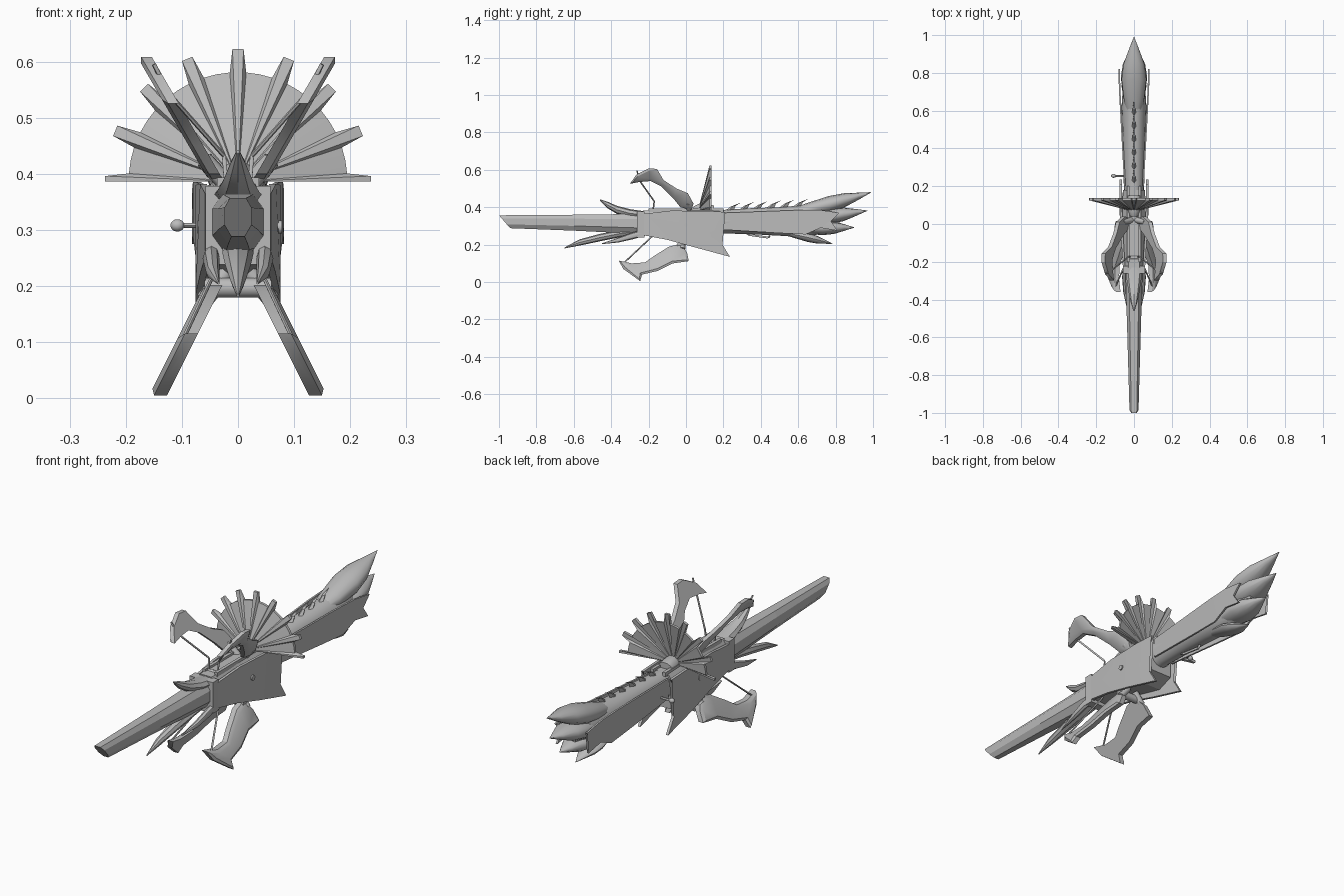
import bpy, bmesh, math
from mathutils import Vector

if "Cube" in bpy.data.objects:
    bpy.data.objects.remove(bpy.data.objects["Cube"])

grey = bpy.data.materials.new("weathered grey")
grey.diffuse_color = (0.5, 0.5, 0.5, 1)
grey.use_nodes = True
grey.node_tree.nodes["Principled BSDF"].inputs["Base Color"].default_value = grey.diffuse_color


def finish(name, bm, smooth=None):
    bmesh.ops.recalc_face_normals(bm, faces=bm.faces)
    me = bpy.data.meshes.new(name)
    bm.to_mesh(me)
    bm.free()
    me.materials.append(grey)
    ob = bpy.data.objects.new(name, me)
    bpy.context.collection.objects.link(ob)
    if smooth:
        bpy.ops.object.select_all(action='DESELECT')
        bpy.context.view_layer.objects.active = ob
        ob.select_set(True)
        bpy.ops.object.shade_smooth_by_angle(angle=math.radians(smooth))
    return ob


def skin(bm, rings):
    rings = [[bm.verts.new(p) for p in r] for r in rings]
    n = len(rings[0])
    for a, b in zip(rings, rings[1:]):
        for i in range(n):
            bm.faces.new((a[i], a[(i + 1) % n], b[(i + 1) % n], b[i]))
    bm.faces.new(rings[0])
    bm.faces.new(rings[-1])


def loft(name, stations, n=12, smooth=40, turn=0.0):
    """stations: y, half width, low z, high z, optional x centre"""
    bm = bmesh.new()
    rings = []
    for st in stations:
        y, w, lo, hi = st[:4]
        cx = st[4] if len(st) > 4 else 0
        k = 1 / math.cos(math.pi / n) if turn else 1
        rings.append([(cx + w * k * math.cos(turn + 2 * math.pi * i / n), y,
                       (lo + hi) / 2 + (hi - lo) / 2 * k * math.sin(turn + 2 * math.pi * i / n))
                      for i in range(n)])
    skin(bm, rings)
    return finish(name, bm, smooth)


def plate(name, outline, x_of, thick, side, ridge=0.0):
    """(y, z) outline placed at x_of(y, z); the middle can swell to a ridge"""
    bm = bmesh.new()
    loops = []
    for d in (-thick / 2, thick / 2):
        loops.append([bm.verts.new((side * (x_of(y, z) + d), y, z)) for y, z in outline])
    n = len(outline)
    for i in range(n):
        j = (i + 1) % n
        bm.faces.new((loops[0][i], loops[0][j], loops[1][j], loops[1][i]))
    caps = [bm.faces.new(l) for l in loops]
    if ridge:
        for face, d in zip(caps, (-ridge, ridge)):
            res = bmesh.ops.inset_individual(bm, faces=[face], thickness=0.014)
            for v in face.verts:
                v.co.x += side * d
    bmesh.ops.triangulate(bm, faces=[f for f in bm.faces if len(f.verts) > 4])
    return finish(name, bm, 30)


def box(name, x0, x1, y0, y1, z0, z1):
    bm = bmesh.new()
    skin(bm, [[(x0, y, z0), (x1, y, z0), (x1, y, z1), (x0, y, z1)] for y in (y0, y1)])
    return finish(name, bm)


def rod(name, points, r, n=6):
    bm = bmesh.new()
    for a, b in zip(points, points[1:]):
        a, b = Vector(a), Vector(b)
        q = (b - a).to_track_quat('Z', 'Y')
        ring = [q @ Vector((r * math.cos(2 * math.pi * i / n), r * math.sin(2 * math.pi * i / n), 0))
                for i in range(n)]
        skin(bm, [[a + p for p in ring], [b + p for p in ring]])
    return finish(name, bm, 60)


# Long faceted barrel with a raked muzzle
bm = bmesh.new()
unit = [(-.5, 0), (.5, 0), (1, .3), (1, .75), (.6, 1), (-.6, 1), (-1, .75), (-1, .3)]
rings = []
for y, w, lo, hi, rake in ((-1, .024, .288, .357, .06), (-.6, .035, .275, .36, 0), (-.2, .047, .255, .365, 0)):
    rings.append([(x * w, y + rake * (1 - t), lo + t * (hi - lo)) for x, t in unit])
skin(bm, rings)
finish("barrel", bm)

# Collar and receiver
box("collar", -.058, .058, -.262, -.222, .238, .378)
bm = bmesh.new()
skin(bm, [[(-w, y, lo), (w, y, lo), (w, y, .35), (w * .6, y, .383), (-w * .6, y, .383), (-w, y, .35)]
          for y, w, lo in ((-.23, .048, .255), (-.05, .058, .235), (.1, .062, .2), (.18, .058, .225))])
finish("receiver", bm)

cheek = [(-.225, .25), (-.1, .226), (.05, .185), (.235, .135), (.195, .2), (.135, .24), (.125, .265),
         (.165, .285), (.17, .325), (.21, .375), (.1, .38), (-.08, .382), (-.225, .365)]
for s in (1, -1):
    plate("receiver_cheek", cheek, lambda y, z: .053 + .017 * min(1, (y + .225) / .28), .012, s)
    box("top_rail", s * .03 - .007, s * .03 + .007, -.2, .2, .375, .393)
    loft("side_claw", [(-.45, .002, .203, .207, s * .035), (-.36, .012, .212, .238, s * .045),
                       (-.28, .015, .23, .268, s * .048), (-.21, .01, .25, .28, s * .045)], 8)
rod("hinge_pin", [(-.072, 0, .305), (.078, 0, .305)], .012, 10)
rod("lower_axle", [(-.06, -.03, .197), (.06, -.03, .197)], .018, 10)

# Fangs above and below the barrel
loft("upper_fang", [(-.46, .003, .436, .443), (-.42, .016, .395, .43), (-.37, .027, .365, .408),
                    (-.3, .038, .345, .39), (-.23, .045, .34, .38)], 8, 30)
loft("lower_fang", [(-.65, .002, .18, .185), (-.57, .014, .195, .228), (-.46, .023, .218, .258),
                    (-.35, .028, .24, .28), (-.25, .028, .255, .29)], 8, 30)

# Stock with side flanks ending in points
loft("stock", [(.12, .052, .245, .383), (.2, .054, .26, .386), (.35, .057, .256, .395), (.5, .062, .248, .4),
               (.62, .066, .24, .41), (.74, .058, .26, .42), (.82, .03, .3, .4)], 16)
flank = [(.2, .28), (.5, .262), (.64, .255), (.72, .29), (.81, .275), (.775, .325), (.82, .37),
         (.72, .385), (.6, .385), (.2, .37)]
for s in (1, -1):
    plate("stock_flank", flank, lambda y, z: .048 + .03 * min(1, (y - .2) / .55), .008, s)

# Leaf-like tail spikes: start y, start z, tip y, tip z, half width, half height
for y0, z0, y1, z1, w, h in ((.54, .365, .99, .48, .066, .045), (.58, .33, .97, .382, .07, .042),
                             (.56, .29, .9, .292, .066, .04), (.52, .265, .785, .204, .048, .024)):
    st = []
    for t, k in ((0, .4), (.25, .8), (.5, 1), (.68, .85), (.85, .42), (1, .02)):
        zc = z0 + (z1 - z0) * (.75 * t + .25 * t ** 2)
        y = y0 + (y1 - y0) * t
        st.append((y, w * k, zc - h * k, zc + h * k))
    loft("tail_spike", st, 12, 50)

# Row of thorns on the stock
for i in range(6):
    y, z = .21 + i * .072, .385 + i * .004
    bm = bmesh.new()
    skin(bm, [[(-w, y + a, zz), (0, y + b, zz - .003), (w, y + a, zz), (0, y + c, zz)]
              for w, a, b, c, zz in ((.011, .02, 0, .045, z), (.007, .042, .03, .055, z + .022),
                                     (.001, .078, .077, .079, z + .038))])
    finish("thorn", bm)

# Toothed half-cone fan
bm = bmesh.new()
R, T, CY, CZ = .195, .237, .125, .386
pts = []
for i in range(9):
    a = math.pi * i / 8
    for d, r in ((-.075, R), (-.042, T), (.042, T), (.075, R)):
        b = a + d
        if -.001 <= b <= math.pi + .001:
            pts.append((b, r))
        elif abs(d) < .05:
            pts.append((0 if b < 0 else math.pi, T))
    if i < 8:
        pts.append((a + math.pi / 16, R))
shells = []
for off in (0, .012):
    hub = bm.verts.new((0, .065 + off * 2, CZ))
    rim = [bm.verts.new((r * math.cos(b), .065 + (CY - .065) * min(1, r / R) + off, CZ + r * math.sin(b)))
           for b, r in pts]
    shells.append([hub] + rim)
    for p, q in zip(rim, rim[1:]):
        bm.faces.new((hub, p, q))
m = len(shells[0])
for i in range(m):
    j = (i + 1) % m
    bm.faces.new((shells[0][i], shells[0][j], shells[1][j], shells[1][i]))
finish("toothed_fan", bm, 25)
loft("fan_hub", [(.04, .02, .37, .405), (.08, .035, .365, .425), (.15, .035, .365, .41)], 10)

# Four bow limbs spread in an X, with strings
upper = [(-.3, .525), (-.265, .575), (-.2, .608), (-.155, .605), (-.12, .545), (-.05, .5), (.01, .475),
         (.04, .42), (.03, .385), (-.03, .4), (-.07, .45), (-.13, .51), (-.19, .54), (-.25, .535)]
lower = [(-.36, .115), (-.335, .07), (-.245, .005), (-.235, .04), (-.15, .06), (-.07, .1), (.015, .112),
         (.005, .16), (-.03, .205), (-.09, .19), (-.17, .14), (-.22, .105), (-.29, .1)]
for s in (1, -1):
    plate("upper_limb", upper, lambda y, z: .04 + (z - .39) * .58, .012, s, .007)
    plate("lower_limb", lower, lambda y, z: .045 + (.2 - z) * .5, .014, s, .009)
    rod("upper_string", [(s * .15, -.262, .595), (s * .125, -.25, .545), (s * .025, -.17, .432),
                         (s * .02, -.178, .365)], .004)
    rod("lower_string", [(s * .1, -.335, .1), (s * .03, -.175, .25)], .004)
    rod("upper_limb_root", [(s * .015, .02, .375), (s * .06, .01, .425)], .016, 8)
    rod("lower_limb_root", [(s * .02, -.02, .225), (s * .06, -.02, .175)], .016, 8)
rod("string_clasp", [(-.03, -.178, .378), (.03, -.178, .378)], .01, 8)

# Side knob and trigger
rod("knob_stem", [(-.05, .255, .308), (-.1, .255, .308)], .005)
bm = bmesh.new()
bmesh.ops.create_uvsphere(bm, u_segments=10, v_segments=8, radius=.011)
for v in bm.verts:
    v.co = Vector((v.co.x * 1.2 - .108, v.co.y + .255, v.co.z + .308))
finish("knob", bm, 60)
rod("trigger", [(0, .31, .27), (0, .34, .252), (0, .39, .245), (0, .44, .238), (0, .45, .25)], .006)
